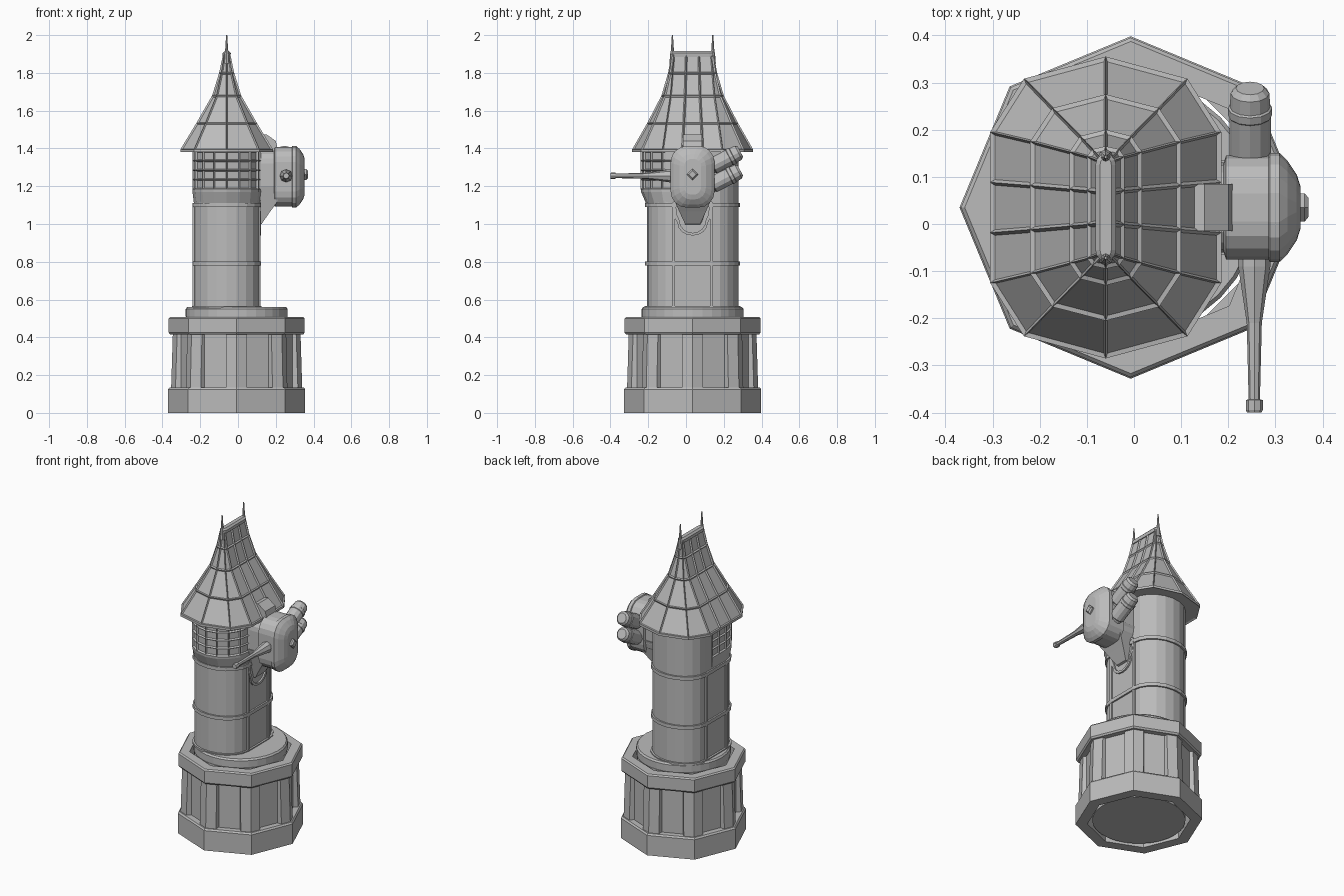
import bpy, bmesh, math
from mathutils import Vector

if "Cube" in bpy.data.objects:
    bpy.data.objects.remove(bpy.data.objects["Cube"])

stone = bpy.data.materials.new("plain grey")
stone.use_nodes = True
GREY = (0.5, 0.5, 0.5, 1)
stone.diffuse_color = GREY
stone.node_tree.nodes["Principled BSDF"].inputs["Base Color"].default_value = GREY

BX, TX, CY = -0.007, -0.06, 0.035   # base centre x, tower centre x, shared centre y


def loft(name, rings, caps=True, loop=False, panels=None):
    """Skin a list of rings; panels = (rule, frame width, depth) sinks chosen faces."""
    bm = bmesh.new()
    vs = [[bm.verts.new(p) for p in r] for r in rings]
    pairs = list(zip(vs, vs[1:])) + ([(vs[-1], vs[0])] if loop else [])
    n = len(vs[0])
    for a, b in pairs:
        for i in range(n):
            j = (i + 1) % n
            bm.faces.new((a[i], a[j], b[j], b[i]))
    if caps and not loop:
        bm.faces.new(vs[0][::-1])
        bm.faces.new(vs[-1])
    bmesh.ops.recalc_face_normals(bm, faces=bm.faces)
    if panels:
        rule, width, depth = panels
        chosen = [f for f in bm.faces if rule(f)]
        bmesh.ops.inset_individual(bm, faces=chosen, thickness=width, depth=-depth,
                                   use_even_offset=True)
    me = bpy.data.meshes.new(name)
    bm.to_mesh(me)
    bm.free()
    me.materials.append(stone)
    ob = bpy.data.objects.new(name, me)
    bpy.context.scene.collection.objects.link(ob)
    return ob


def ngon(r, z, n=8, cx=BX, cy=CY):
    return [(cx + r * math.cos(math.tau * i / n), cy + r * math.sin(math.tau * i / n), z)
            for i in range(n)]


def oval(z, hx, flat, hy, n=10, cols=1):
    """Plan with straight sides (half length flat) and elliptical ends."""
    arc = [(hx * math.cos(math.pi * i / n), flat + (hy - flat) * math.sin(math.pi * i / n))
           for i in range(n + 1)]
    side = [(-hx, flat - 2 * flat * k / cols) for k in range(1, cols)]
    half = arc + side
    return [(TX + s * x, CY + s * y, z) for s in (1, -1) for x, y in half]


def box(name, lo, hi):
    (x0, y0, z0), (x1, y1, z1) = lo, hi
    return loft(name, [[(x0, y0, z), (x1, y0, z), (x1, y1, z), (x0, y1, z)] for z in (z0, z1)])


def turned(name, start, axis, profile, n=12):
    """Revolve (distance, radius) pairs around an axis from start."""
    q = Vector(axis).normalized().to_track_quat('Z', 'Y')
    return loft(name, [[Vector(start) + q @ Vector(p) for p in ngon(r, d, n, 0, 0)]
                       for d, r in profile])


# Octagonal plinth: foot, recessed wall, corner piers, cap
def octagon_band(name, outline, inner):
    rings = [ngon(r, z) for r, z in outline]
    loft(name, rings + [ngon(inner, outline[-1][1]), ngon(inner, outline[0][1])], loop=True)


octagon_band("plinth_foot", [(.363, 0), (.363, .125), (.355, .135)], .295)
octagon_band("plinth_wall", [(.318, .12), (.318, .43)], .295)
octagon_band("plinth_cap", [(.352, .415), (.36, .425), (.36, .5), (.352, .508)], .295)
for k in range(8):
    rings = []
    for r, z in ((.347, .13), (.338, .42)):
        v = [Vector(p) for p in ngon(r, z)]
        c, a, b = v[k], v[k - 1], v[(k + 1) % 8]
        e1, e2 = (a - c).normalized() * .06, (b - c).normalized() * .06
        inward = (Vector((BX, CY, z)) - c).normalized() * .04
        rings.append([c + e1, c, c + e2, c + e2 + inward, c + e1 + inward])
    loft("plinth_pier", rings)

# Round core standing inside the plinth
loft("plinth_core", [ngon(r, z, 32) for r, z in
                     ((.266, .01), (.266, .5), (.27, .51), (.27, .55), (.262, .56))])

# Tower shaft, hoops and upright trims
loft("tower_shaft", [oval(.55, .172, .1, .242), oval(1.4, .172, .1, .242)])
for z, h, out in ((.56, .012, .012), (.79, .022, .01), (1.1, .022, .01)):
    loft("tower_hoop", [oval(z + dz, .172 + o, .1, .242 + o) for dz, o in
                        ((-h / 2, 0), (-h / 2, out), (h / 2, out), (h / 2, 0))])
for s in (1, -1):
    for y in (-.1, .1):
        x = TX + s * .172
        box("upright_trim", (x - .008, CY + y - .008, .56), (x + .008, CY + y + .008, 1.1))


# Bay with a grid of small windows around the front
def bay_ring(z, hx, front):
    n = 8
    arc = [(TX + hx * math.cos(math.pi * i / n), -.06 - (front - .06) * math.sin(math.pi * i / n), z)
           for i in range(n + 1)]
    return ([(TX + hx, .08, z), (TX + hx, .01, z)] + arc
            + [(TX - hx, .01, z), (TX - hx, .08, z)])


bay = [(1.1, .172, .208), (1.17, .181, .238)] + [(1.185 + .05 * i, .181, .24) for i in range(5)]
loft("window_bay", [bay_ring(*b) for b in bay],
     panels=(lambda f: f.calc_center_median().z > 1.19 and abs(f.normal.z) < .5
             and f.normal.y < .5, .006, .01))

# Curved roof with raised ribs, eave, ridge and finials
roof = [(1.385, .235, .15, .31), (1.38, .245, .16, .32), (1.395, .245, .16, .32),
        (1.535, .16, .14, .24), (1.68, .077, .118, .165), (1.8, .04, .108, .13),
        (1.9, .019, .1, .112)]
loft("roof", [oval(*r, n=4, cols=3) for r in roof],
     panels=(lambda f: 1.4 < f.calc_center_median().z < 1.89, .006, .008))
loft("roof_ridge", [oval(z, hx, .09, hy, 6) for z, hx, hy in
                    ((1.885, .02, .112), (1.905, .022, .114), (1.915, .012, .106))])
for s in (-1, 1):
    turned("finial", (TX, CY + s * .107, 1.85), (0, 0, 1),
           [(0, .016), (.05, .012), (.07, .008), (.15, .003)], 8)


# Gun housing on the side: rounded oblong lofted outward
def oblong(x, hw, hh, r, zc=1.25):
    pts = []
    for k, (sy, sz) in enumerate(((1, 1), (-1, 1), (-1, -1), (1, -1))):
        for i in range(5):
            a = math.pi / 2 * (k + i / 4)
            pts.append((x, CY + sy * (hw - r) + r * math.cos(a), zc + sz * (hh - r) + r * math.sin(a)))
    return pts


housing = [(.09, .095, .14, .07), (.19, .095, .14, .07), (.195, .11, .158, .08),
           (.285, .11, .158, .08), (.288, .116, .163, .085), (.308, .116, .163, .085),
           (.325, .1, .148, .08), (.345, .07, .12, .06), (.353, .045, .095, .04)]
loft("gun_housing", [oblong(*h) for h in housing])
turned("housing_boss", (.34, CY, 1.262), (1, 0, 0), [(0, .03), (.022, .03), (.03, .02)], 4)


# Brackets that carry the housing, and the curved trim beneath
def bracket(name, profile):
    loft(name, [[(x, CY + s * w, z) for x, z, w in profile] for s in (-1, 1)])


bracket("upper_bracket", [(.08, 1.36, .05), (.08, 1.47, .05), (.15, 1.475, .05),
                          (.2, 1.44, .05), (.215, 1.38, .05)])
bracket("lower_bracket", [(.09, 1.2, .1), (.09, .99, .04), (.125, 1.0, .04),
                          (.17, 1.065, .07), (.21, 1.12, .095), (.21, 1.2, .1)])
path = [(-.1, 1.12), (-.09, 1.04)]
path += [(-.075 * math.cos(math.pi * i / 8), 1.01 - .065 * math.sin(math.pi * i / 8)) for i in range(9)]
path += [(.09, 1.04), (.1, 1.12)]
loft("bracket_trim", [[(x, CY + y * k, z + dz) for y, z in path]
                      for x, k, dz in ((.1, 1.06, -.006), (.122, 1.06, -.006),
                                       (.122, .92, .008), (.1, .92, .008))],
     caps=False, loop=True)

# Long barrel to the front
turned("gun_barrel", (.255, -.05, 1.255), (0, -1, 0),
       [(0, .034), (.04, .034), (.08, .028), (.16, .016), (.322, .012), (.323, .018),
        (.344, .018), (.35, .015)], 8)

# Pair of tilted canisters at the back
for z in (1.285, 1.185):
    turned("rear_canister", (.246, .1, z), (0, .88, .46),
           [(0, .038), (.045, .038), (.05, .044), (.145, .044), (.148, .047), (.165, .047),
            (.168, .043), (.2, .041), (.212, .03)])
